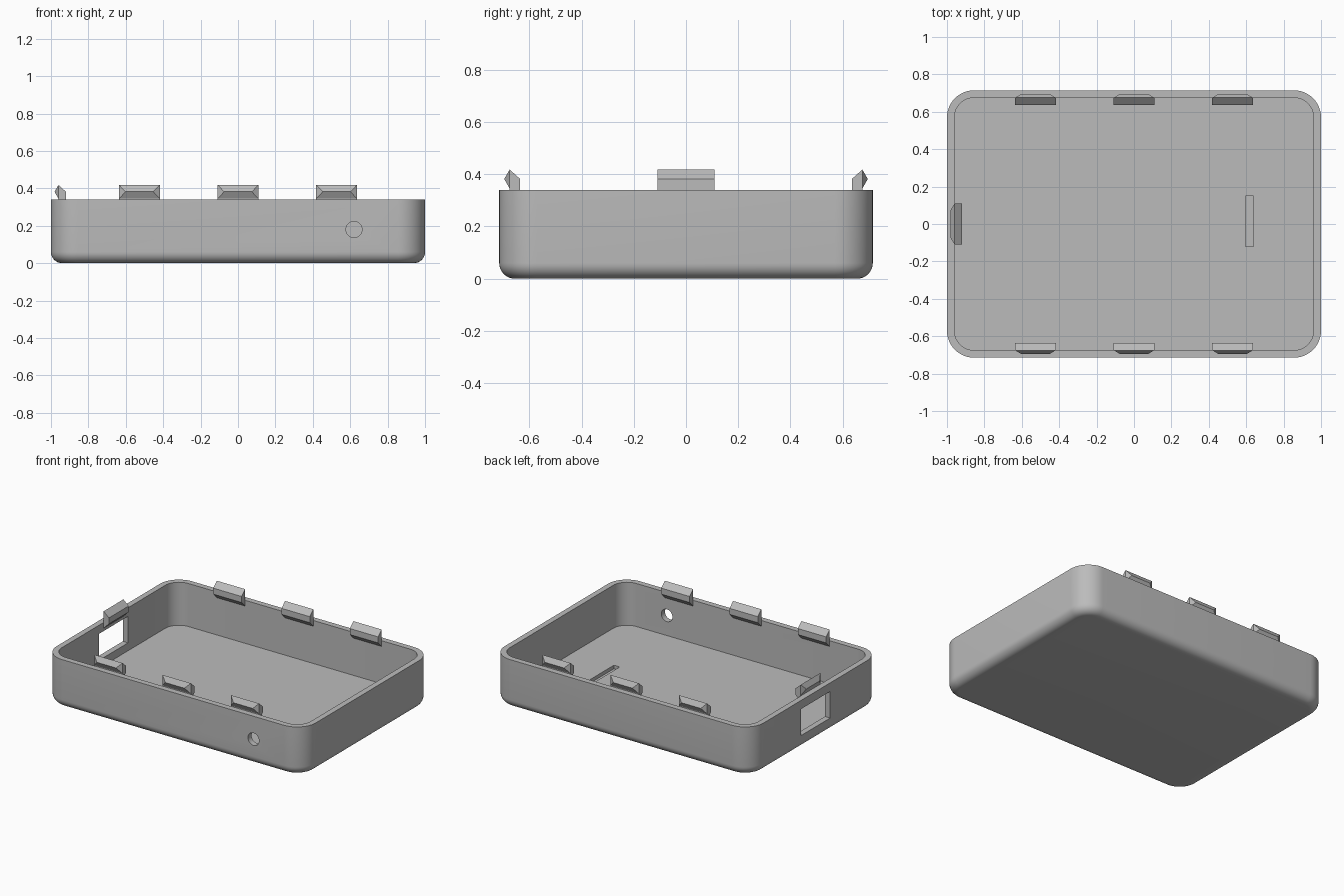
import bpy, bmesh, math
from mathutils import Matrix

if "Cube" in bpy.data.objects:
    bpy.data.objects.remove(bpy.data.objects["Cube"])

HX, HY, TOP = 1.0, 0.715, 0.34      # half sizes and rim height
WALL, FLOOR = 0.04, 0.04
CORNER, FILLET, SEG = 0.145, 0.06, 12

grey = bpy.data.materials.new("light_grey_plastic")
grey.diffuse_color = (0.5, 0.5, 0.5, 1)
grey.use_nodes = True
grey.node_tree.nodes["Principled BSDF"].inputs["Base Color"].default_value = grey.diffuse_color


def finish(name, bm):
    bmesh.ops.recalc_face_normals(bm, faces=bm.faces[:])
    me = bpy.data.meshes.new(name)
    bm.to_mesh(me)
    bm.free()
    me.materials.append(grey)
    ob = bpy.data.objects.new(name, me)
    bpy.context.collection.objects.link(ob)
    return ob


def ring(bm, inset, z):
    """Rounded rectangle of vertices, inset from the outer wall."""
    r = CORNER - inset
    out = []
    for q, (sx, sy) in enumerate([(1, 1), (-1, 1), (-1, -1), (1, -1)]):
        for k in range(SEG + 1):
            a = math.pi / 2 * (q + k / SEG)
            out.append(bm.verts.new((sx * (HX - CORNER) + r * math.cos(a),
                                     sy * (HY - CORNER) + r * math.sin(a), z)))
    return out


# Tray: filleted outside, rim, straight inside wall and floor
bm = bmesh.new()
steps = [math.pi / 2 * k / 8 for k in range(9)]
levels = [(FILLET * (1 - math.sin(a)), FILLET * (1 - math.cos(a))) for a in steps]
levels += [(0, TOP), (WALL, TOP), (WALL, FLOOR)]
rings = [ring(bm, i, z) for i, z in levels]
for a, b in zip(rings, rings[1:]):
    for i in range(len(a)):
        j = (i + 1) % len(a)
        bm.faces.new((a[i], a[j], b[j], b[i]))
bm.faces.new(rings[0])
bm.faces.new(rings[-1])
tray = finish("tray", bm)


# Openings: side port, front round hole, shallow floor slot
def box_cutter(name, lo, hi):
    bm = bmesh.new()
    size = [h - l for l, h in zip(lo, hi)]
    mid = [(h + l) / 2 for l, h in zip(lo, hi)]
    bmesh.ops.create_cube(bm, size=1, matrix=Matrix.Translation(mid) @ Matrix.Diagonal((*size, 1)))
    return finish(name, bm)


bm = bmesh.new()
bmesh.ops.create_cone(bm, cap_ends=True, segments=32, radius1=0.043, radius2=0.043, depth=0.2,
                      matrix=Matrix.Translation((0.62, -0.7, 0.18)) @ Matrix.Rotation(math.pi / 2, 4, 'X'))
cutters = [finish("round_hole_cutter", bm),
           box_cutter("port_cutter", (-1.1, -0.16, 0.095), (-0.9, 0.16, 0.28)),
           box_cutter("slot_cutter", (0.595, -0.12, 0.015), (0.64, 0.15, 0.1))]
bpy.context.view_layer.objects.active = tray
for c in cutters:
    c.hide_render = True
    m = tray.modifiers.new(c.name, 'BOOLEAN')
    m.operation, m.solver, m.object = 'DIFFERENCE', 'EXACT', c
    bpy.ops.object.modifier_apply(modifier=m.name)
for c in cutters:
    bpy.data.objects.remove(c)
tray.select_set(True)
bpy.ops.object.shade_smooth_by_angle(angle=math.radians(30))


# Snap clips: wedge body on the inside wall with a hipped barb facing outward (-y locally)
def clip(name, x, y, turn):
    bm = bmesh.new()
    h = 0.109
    profile = [(0.04, 0.34), (0.04, 0.382), (0, 0.418), (0, 0.345), (0, 0.30)]
    ends = [[bm.verts.new((s * h, w, z)) for w, z in profile] for s in (-1, 1)]
    a, b = ends
    bm.faces.new(a)
    bm.faces.new(b)
    for i in (0, 1, 3, 4):
        j = (i + 1) % 5
        bm.faces.new((a[i], a[j], b[j], b[i]))
    r0, r1 = [bm.verts.new((s * (h - 0.035), -0.021, 0.382)) for s in (-1, 1)]
    for f in ((a[2], b[2], r1, r0), (a[3], b[3], r1, r0), (a[2], a[3], r0), (b[2], b[3], r1)):
        bm.faces.new(f)
    bm.transform(Matrix.Translation((x, y, 0)) @ Matrix.Rotation(turn, 4, 'Z'))
    finish(name, bm)


for n, x in enumerate((-0.527, 0, 0.527)):
    clip(f"front_clip_{n + 1}", x, -(HY - WALL), 0)
    clip(f"back_clip_{n + 1}", x, HY - WALL, math.pi)
clip("left_clip", -(HX - WALL), 0, -math.pi / 2)
